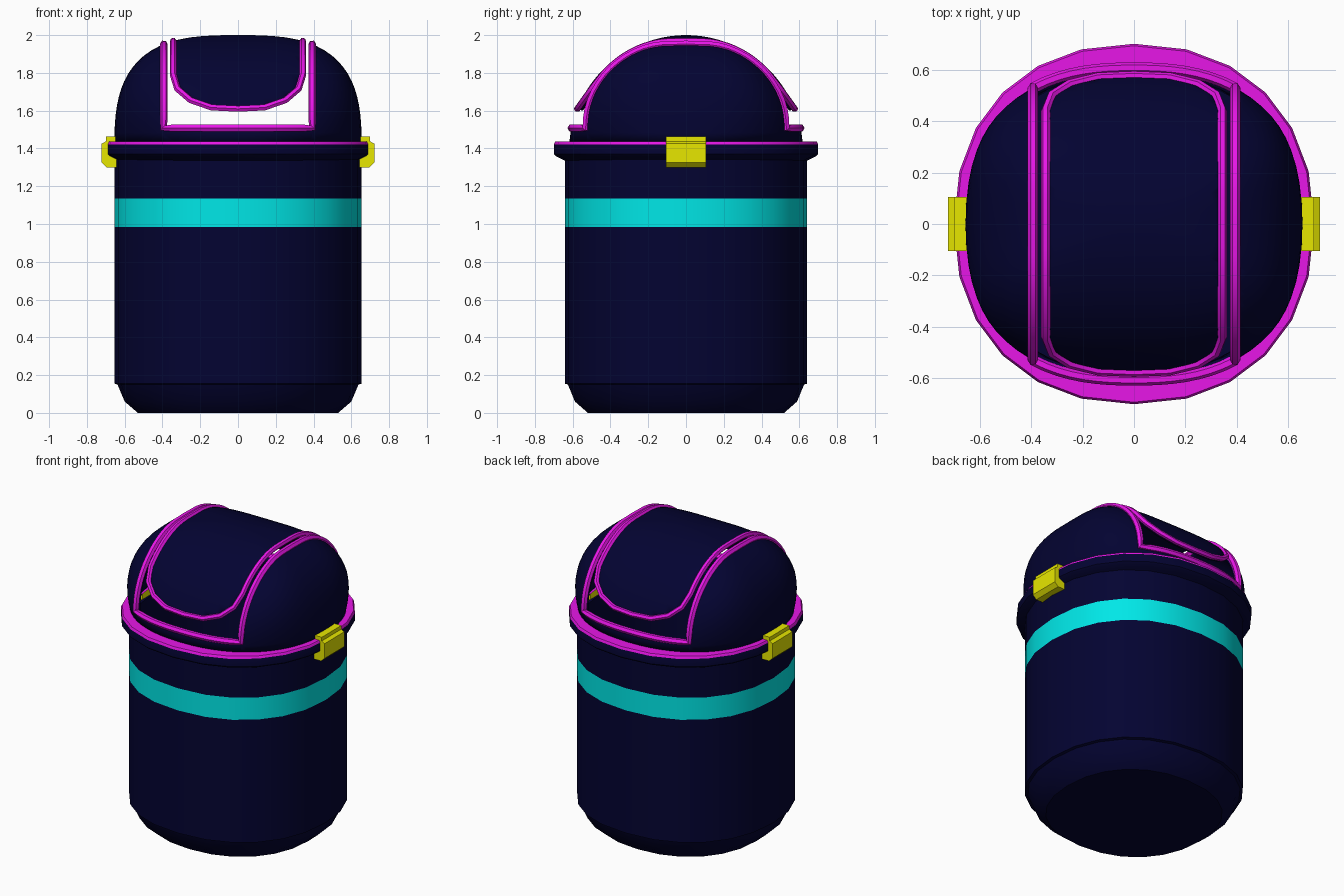
import bpy, bmesh, math
from mathutils import Vector

cube = bpy.data.objects.get("Cube")
if cube:
    bpy.data.objects.remove(cube, do_unlink=True)


def material(name, rgb):
    m = bpy.data.materials.new(name)
    m.use_nodes = True
    m.diffuse_color = (*rgb, 1)
    m.node_tree.nodes["Principled BSDF"].inputs["Base Color"].default_value = (*rgb, 1)
    return m


NAVY = material("navy", (0.001, 0.001, 0.031))
PINK = material("magenta", (0.80, 0.008, 0.80))
CYAN = material("cyan", (0, 0.80, 0.80))
YELLOW = material("yellow", (0.80, 0.80, 0))

BASE, HEIGHT, HALF_X, HALF_Y = 1.38, 0.62, 0.655, 0.62
OPEN_X, OPEN_Z = 0.393, 1.508
SQUARENESS = 2.2  # the plan is a slightly squared circle


def dome_section(z):
    """Half width, half depth and squareness of the dome at a height."""
    h = min(max((z - BASE) / HEIGHT, 0), 1)
    return (HALF_X * (1 - h ** 3) ** (1 / 3), HALF_Y * (1 - h * h) ** 0.5,
            SQUARENESS + 2 * max(h - 0.08, 0))


def ring(a, b, z, p=SQUARENESS, n=24):
    pts = []
    for i in range(n):
        c, s = math.cos(math.tau * i / n), math.sin(math.tau * i / n)
        pts.append((math.copysign(a * abs(c) ** (2 / p), c),
                    math.copysign(b * abs(s) ** (2 / p), s), z))
    return pts


def loft(rings, cap_bottom=False, tip=None):
    bm = bmesh.new()
    rows = [[bm.verts.new(p) for p in r] for r in rings]
    n = len(rows[0])
    for lo, hi in zip(rows, rows[1:]):
        for j in range(n):
            k = (j + 1) % n
            bm.faces.new((lo[j], lo[k], hi[k], hi[j]))
    if cap_bottom:
        bm.faces.new(rows[0][::-1])
    if tip:
        t = bm.verts.new(tip)
        for j in range(n):
            bm.faces.new((rows[-1][j], rows[-1][(j + 1) % n], t))
    return bm


def finish(ob, angle=35):
    bpy.ops.object.select_all(action="DESELECT")
    ob.select_set(True)
    bpy.context.view_layer.objects.active = ob
    bpy.ops.object.shade_smooth_by_angle(angle=math.radians(angle))


def add_object(name, bm, mats, rule=None, thickness=0):
    if rule:
        for f in bm.faces:
            f.material_index = rule(f.calc_center_median())
    me = bpy.data.meshes.new(name)
    bm.to_mesh(me)
    bm.free()
    for m in mats:
        me.materials.append(m)
    ob = bpy.data.objects.new(name, me)
    bpy.context.collection.objects.link(ob)
    finish(ob)
    if thickness:
        mod = ob.modifiers.new("thickness", "SOLIDIFY")
        mod.thickness, mod.offset = thickness, -1


def dome():
    rings = []
    for i in range(19):
        z = BASE + HEIGHT * math.sin(math.radians(5 + i * 4.6))
        a, b, p = dome_section(z)
        rings.append(ring(a, b, z, p, 64))
    return loft(rings, tip=(0, 0, BASE + HEIGHT))


def cut(bm, co, no, clear=False):
    bmesh.ops.bisect_plane(bm, geom=bm.verts[:] + bm.edges[:] + bm.faces[:],
                           plane_co=co, plane_no=no, clear_outer=clear)


def trim(name, outline, depth):
    """Tube along an outline on the dome, mirrored into all four quarters."""
    (x, z) = outline[-1]
    top = BASE + HEIGHT * (1 - (x / HALF_X) ** 3) ** (1 / 3)
    pts = outline + [(x, z + (top - z) * math.sin(math.pi * i / 28)) for i in range(1, 15)]
    quarter = []
    for x, z in pts:
        a, b, p = dome_section(z)
        quarter.append((x, -b * max(1 - (x / a) ** p, 0) ** (1 / p), z))
    quarter[-1] = (quarter[-1][0], 0, top)
    half = quarter + [(x, -y, z) for x, y, z in quarter[-2::-1]]
    path = half + [(-x, y, z) for x, y, z in half[-2:0:-1]]
    cu = bpy.data.curves.new(name, "CURVE")
    cu.dimensions = "3D"
    cu.bevel_depth, cu.bevel_resolution = depth, 1
    sp = cu.splines.new("POLY")
    sp.points.add(len(path) - 1)
    for q, co in zip(sp.points, path):
        q.co = (*co, 1)
    sp.use_cyclic_u = True
    cu.materials.append(PINK)
    ob = bpy.data.objects.new(name, cu)
    bpy.context.collection.objects.link(ob)
    bpy.ops.object.select_all(action="DESELECT")
    ob.select_set(True)
    bpy.context.view_layer.objects.active = ob
    bpy.ops.object.convert(target="MESH")
    finish(bpy.context.object)


# Bin body with chamfered foot, painted band and a plain inner wall
profile = [(0.53, 0), (0.60, 0.06), (0.638, 0.15), (0.655, 0.155), (0.655, 0.985),
           (0.655, 1.135), (0.655, 1.36), (0.635, 1.36), (0.62, 0.16)]
add_object("bin_body", loft([ring(r, r * 0.98, z) for r, z in profile],
                            cap_bottom=True, tip=(0, 0, 0.16)),
           [NAVY, CYAN], lambda c: int(0.985 < c.z < 1.135))

# Lid flange with a coloured top face
profile = [(0.64, 1.335), (0.66, 1.345), (0.69, 1.36), (0.70, 1.37),
           (0.70, 1.422), (0.692, 1.437), (0.61, 1.437)]
add_object("lid_flange", loft([ring(r, r, z) for r, z in profile]),
           [NAVY, PINK], lambda c: int(c.z > 1.425))

# Dome shell, opened from front to back over the top
bm = dome()
for side in (-1, 1):
    cut(bm, (side * OPEN_X, 0, 0), (side, 0, 0))
cut(bm, (0, 0, OPEN_Z), (0, 0, 1))
gone = [f for f in bm.faces
        if abs(f.calc_center_median().x) < OPEN_X and f.calc_center_median().z > OPEN_Z]
bmesh.ops.delete(bm, geom=gone, context="FACES")
add_object("lid_dome", bm, [NAVY], thickness=0.03)

# Swing door with rounded ends
door = [(0, 1.61), (0.14, 1.617), (0.25, 1.655), (0.32, 1.715), (0.343, 1.79)]
bm = dome()
for side in (-1, 1):
    for (x0, z0), (x1, z1) in zip(door, door[1:]):
        cut(bm, (side * x0, 0, z0), Vector((side * (z1 - z0), 0, x0 - x1)).normalized(), True)
    cut(bm, (side * door[-1][0], 0, 0), (side, 0, 0), True)
add_object("swing_door", bm, [NAVY], thickness=0.03)

# Raised trims around the opening and the door
trim("opening_trim", [(OPEN_X * i / 8, OPEN_Z) for i in range(9)], 0.021)
trim("door_trim", door, 0.018)

# Side clips holding the lid to the bin
clip = [(0.64, 1.30), (0.695, 1.30), (0.722, 1.325), (0.722, 1.425),
        (0.70, 1.437), (0.70, 1.462), (0.64, 1.462)]
for side, name in ((1, "left_clip"), (-1, "right_clip")):
    bm = bmesh.new()
    face = bm.faces.new([bm.verts.new((side * x, -0.105, z)) for x, z in clip])
    new = bmesh.ops.extrude_face_region(bm, geom=[face])["geom"]
    bmesh.ops.translate(bm, vec=(0, 0.21, 0),
                        verts=[v for v in new if isinstance(v, bmesh.types.BMVert)])
    bmesh.ops.recalc_face_normals(bm, faces=bm.faces[:])
    add_object(name, bm, [YELLOW])
